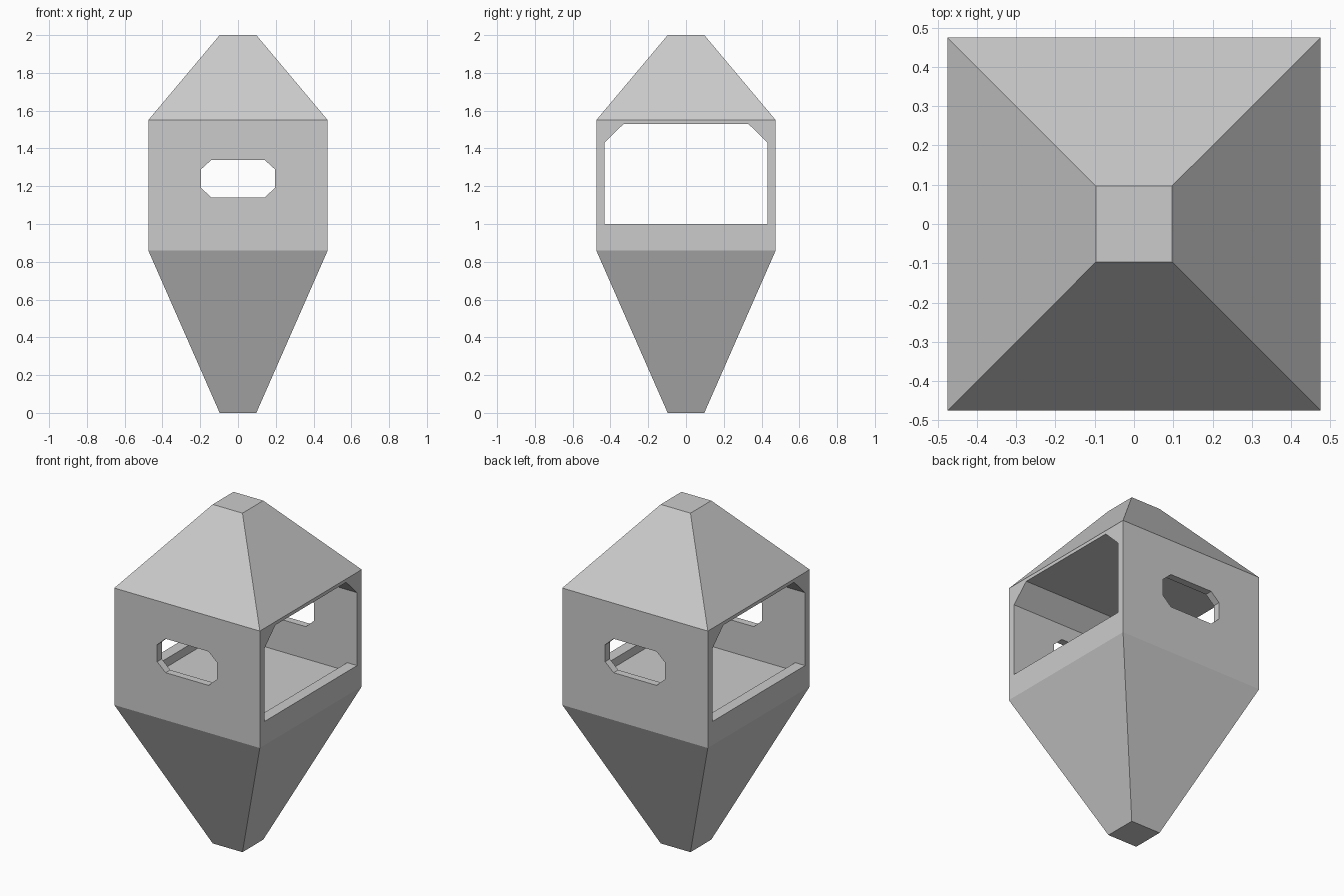
import bpy, bmesh
from mathutils import Vector

if "Cube" in bpy.data.objects:
    bpy.data.objects.remove(bpy.data.objects["Cube"])


def loft(name, rings):
    """Closed mesh through rings of equal point count; returns object and bmesh-ready data."""
    bm = bmesh.new()
    loops = [[bm.verts.new(p) for p in ring] for ring in rings]
    for a, b in zip(loops, loops[1:]):
        for i in range(len(a)):
            j = (i + 1) % len(a)
            bm.faces.new((a[i], a[j], b[j], b[i]))
    bm.faces.new(loops[0][::-1])
    bm.faces.new(loops[-1])
    bmesh.ops.recalc_face_normals(bm, faces=bm.faces)
    return finish(name, bm)


def finish(name, bm):
    mesh = bpy.data.meshes.new(name)
    bm.to_mesh(mesh)
    bm.free()
    obj = bpy.data.objects.new(name, mesh)
    bpy.context.collection.objects.link(obj)
    return obj


def mirrored(half):
    """Mirror a half profile (bottom to top) across the vertical axis."""
    return half + [(-u, z) for u, z in reversed(half)]


def cut(target, cutter):
    cutter.hide_render = True
    mod = target.modifiers.new("opening", 'BOOLEAN')
    mod.operation = 'DIFFERENCE'
    mod.solver = 'EXACT'
    mod.object = cutter
    bpy.context.view_layer.objects.active = target
    bpy.ops.object.modifier_apply(modifier=mod.name)
    bpy.data.objects.remove(cutter)


# Outer shell: tapered base, square room, tapered roof
levels = [(0.097, 0), (0.475, 0.86), (0.475, 1.55), (0.097, 2.0)]
corners = [(-1, -1), (1, -1), (1, 1), (-1, 1)]
shell = loft("lantern_house", [[(x * r, y * r, z) for x, y in corners] for r, z in levels])

# Room: wide opening profile running side to side
room_profile = mirrored([(0.432, 1.0), (0.432, 1.43), (0.33, 1.53)])
room = loft("room_cutter", [[(x, y, z) for y, z in room_profile]
                            for x in (-0.6, -0.41, 0.41, 0.6)])

# Sunken floor between the two sills
bm = bmesh.new()
bm.from_mesh(room.data)
floor = [f for f in bm.faces if f.normal.z < -0.9 and abs(f.calc_center_median().x) < 0.1]
result = bmesh.ops.extrude_face_region(bm, geom=floor)
moved = [v for v in result["geom"] if isinstance(v, bmesh.types.BMVert)]
bmesh.ops.translate(bm, verts=moved, vec=Vector((0, 0, -0.05)))
bmesh.ops.delete(bm, geom=[f for f in floor if f.is_valid], context='FACES_ONLY')
bmesh.ops.recalc_face_normals(bm, faces=bm.faces)
bm.to_mesh(room.data)
bm.free()
cut(shell, room)

# Small eight-sided windows, front and back
window_profile = mirrored([(0.14, 1.14), (0.195, 1.19), (0.195, 1.29), (0.14, 1.34)])
window = loft("window_cutter", [[(x, y, z) for x, z in window_profile] for y in (-0.6, 0.6)])
cut(shell, window)
